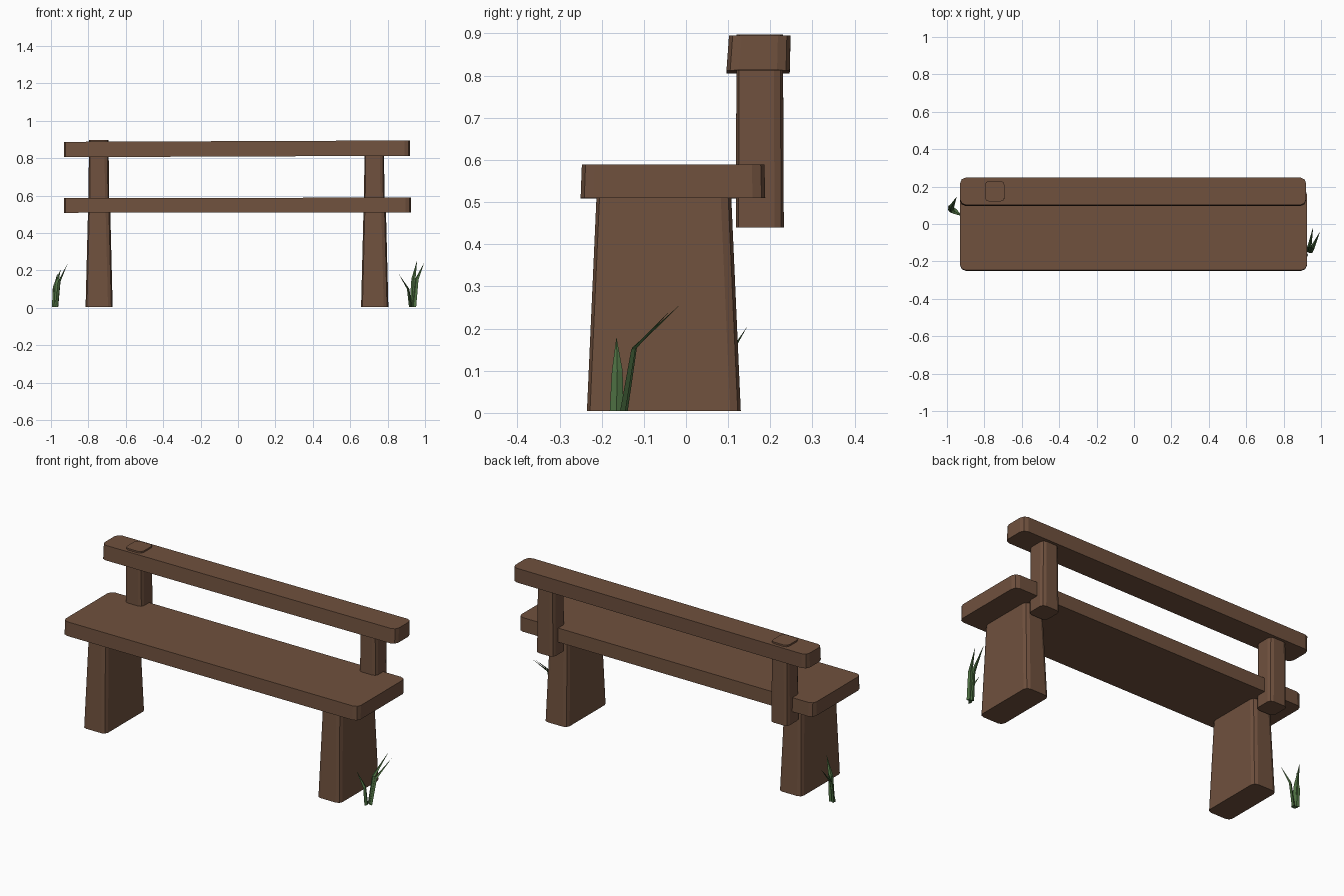
import bpy, bmesh
from mathutils import Vector

if "Cube" in bpy.data.objects:
    bpy.data.objects.remove(bpy.data.objects["Cube"])


def material(name, rgb):
    m = bpy.data.materials.new(name)
    m.diffuse_color = (*rgb, 1)
    m.use_nodes = True
    m.node_tree.nodes["Principled BSDF"].inputs["Base Color"].default_value = m.diffuse_color
    return m


wood = material("brown wood", (0.160, 0.082, 0.048))
green = material("grass green", (0.070, 0.150, 0.050))


def finish(bm, name, mat):
    bmesh.ops.recalc_face_normals(bm, faces=bm.faces)
    me = bpy.data.meshes.new(name)
    bm.to_mesh(me)
    bm.free()
    me.materials.append(mat)
    ob = bpy.data.objects.new(name, me)
    bpy.context.collection.objects.link(ob)
    return ob


def block(name, low, high, round_off, tilt=0.0):
    """Timber between two rectangles (x0, x1, y0, y1, z), upright edges rounded."""
    bm = bmesh.new()
    rings = []
    for x0, x1, y0, y1, z in (low, high):
        rings.append([bm.verts.new((x, y, z + tilt * x))
                      for x, y in ((x0, y0), (x1, y0), (x1, y1), (x0, y1))])
    bm.faces.new(rings[0][::-1])
    bm.faces.new(rings[1])
    for i in range(4):
        j = (i + 1) % 4
        bm.faces.new((rings[0][i], rings[0][j], rings[1][j], rings[1][i]))
    upright = [e for e in bm.edges if (e.verts[0] in rings[0]) != (e.verts[1] in rings[0])]
    bmesh.ops.bevel(bm, geom=upright, offset=round_off, segments=2, profile=0.5,
                    affect='EDGES')
    return finish(bm, name, wood)


# Seat plank and back rail, both very slightly crooked
block("seat", (-0.93, 0.925, -0.25, 0.188, 0.509), (-0.93, 0.925, -0.247, 0.186, 0.588),
      0.03, 0.001)
block("back_rail", (-0.93, 0.92, 0.096, 0.246, 0.809), (-0.93, 0.92, 0.102, 0.248, 0.891),
      0.03, 0.004)

# Tapered slab legs
for side, x0, x1 in (("left", -0.815, -0.67), ("right", 0.658, 0.804)):
    block(side + "_leg", (x0, x1, -0.235, 0.13, 0.004),
          (x0 + 0.013, x1 - 0.013, -0.212, 0.107, 0.52), 0.025)

# Posts carrying the back rail; the left one pokes through the top
block("left_post", (-0.80, -0.688, 0.118, 0.232, 0.44), (-0.797, -0.692, 0.12, 0.23, 0.897), 0.022)
block("right_post", (0.672, 0.785, 0.118, 0.232, 0.44), (0.677, 0.78, 0.12, 0.23, 0.89), 0.022)


# Grass: bent blades with a thin diamond section
def tuft(name, blades):
    bm = bmesh.new()
    for base, mid, tip, width in blades:
        base, mid, tip = Vector(base), Vector(mid), Vector(tip)
        lean = Vector((tip.x - base.x, tip.y - base.y, 0)).normalized()
        across = Vector((-lean.y, lean.x, 0))
        rings = []
        for p, w in ((base, width), (mid, width * 0.8)):
            rings.append([bm.verts.new(p + d) for d in
                          (across * w / 2, lean * w * 0.25, -across * w / 2, -lean * w * 0.25)])
        top = bm.verts.new(tip)
        bm.faces.new(rings[0][::-1])
        for i in range(4):
            j = (i + 1) % 4
            bm.faces.new((rings[0][i], rings[0][j], rings[1][j], rings[1][i]))
            bm.faces.new((rings[1][i], rings[1][j], top))
    finish(bm, name, green)


tuft("right_grass", [
    ((0.930, -0.145, 0.004), (0.938, -0.122, 0.155), (0.958, -0.015, 0.256), 0.028),
    ((0.940, -0.150, 0.004), (0.955, -0.125, 0.150), (0.995, -0.040, 0.240), 0.028),
    ((0.922, -0.165, 0.004), (0.910, -0.163, 0.100), (0.860, -0.165, 0.180), 0.032),
])
tuft("left_grass", [
    ((-0.980, 0.070, 0.004), (-0.975, 0.092, 0.120), (-0.948, 0.146, 0.206), 0.034),
    ((-0.970, 0.075, 0.004), (-0.956, 0.066, 0.140), (-0.912, 0.040, 0.235), 0.034),
    ((-0.982, 0.082, 0.004), (-0.982, 0.092, 0.100), (-0.965, 0.105, 0.185), 0.030),
])
